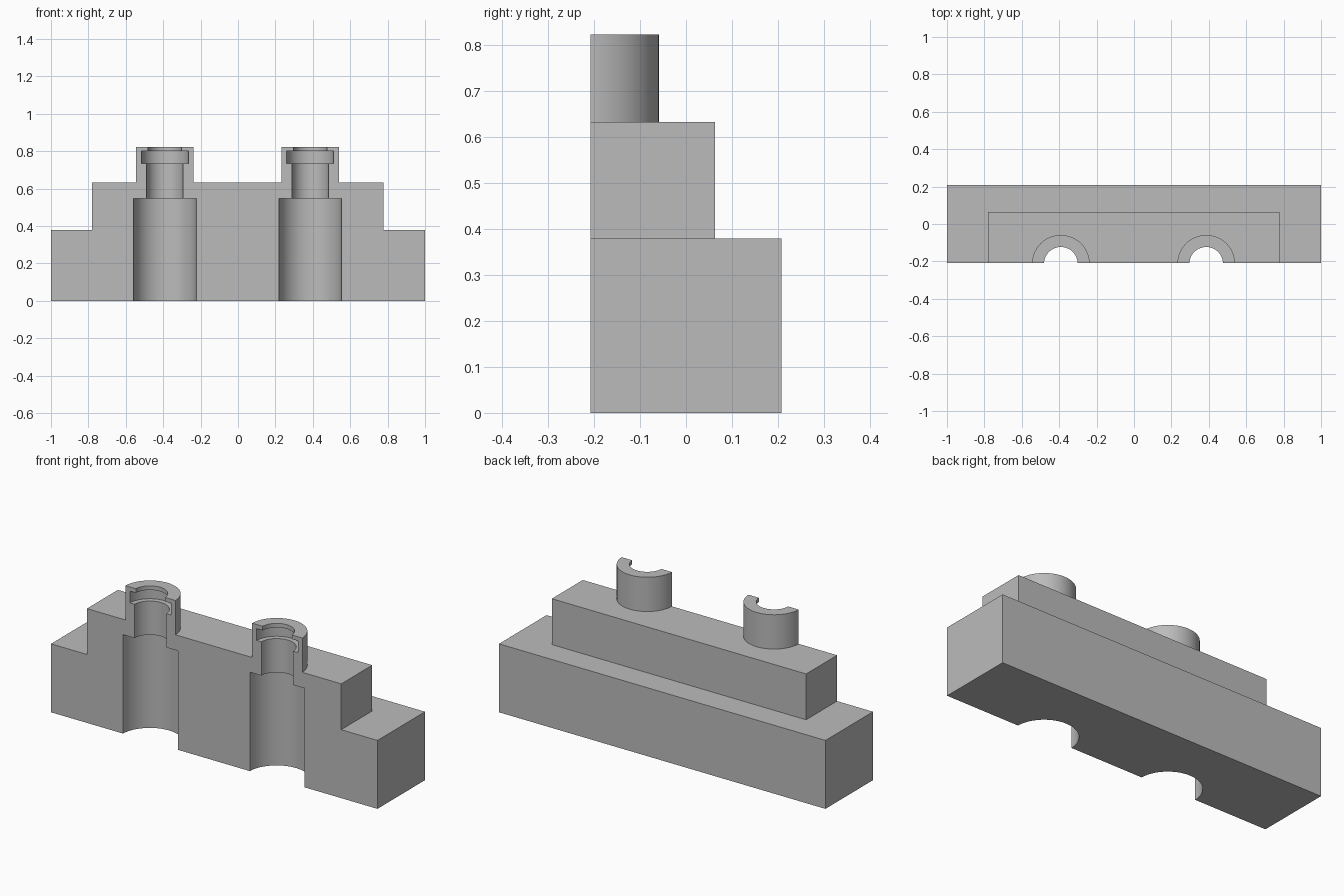
import bpy, bmesh, math
from mathutils import Matrix, Vector

cube = bpy.data.objects.get("Cube")
if cube:
    bpy.data.objects.remove(cube, do_unlink=True)

FRONT, BACK = -0.208, 0.208
AXIS_Y = -0.213
CENTRES = (-0.391, 0.386)

grey = bpy.data.materials.new("plain grey")
grey.use_nodes = True
colour = (0.5, 0.5, 0.5, 1)
grey.diffuse_color = colour
grey.node_tree.nodes["Principled BSDF"].inputs["Base Color"].default_value = colour


def finish(name, bm):
    bmesh.ops.recalc_face_normals(bm, faces=bm.faces)
    mesh = bpy.data.meshes.new(name)
    bm.to_mesh(mesh)
    bm.free()
    mesh.materials.append(grey)
    obj = bpy.data.objects.new(name, mesh)
    bpy.context.collection.objects.link(obj)
    return obj


def box(name, low, high):
    low, high = Vector(low), Vector(high)
    bm = bmesh.new()
    bmesh.ops.create_cube(bm, size=1, matrix=Matrix.Translation((low + high) / 2)
                          @ Matrix.Diagonal((high - low).to_4d()))
    return finish(name, bm)


def turned(name, x, profile, sides=96):
    """Solid of revolution from (radius, height) pairs, closed by flat ends."""
    bm = bmesh.new()
    rings = []
    for r, z in profile:
        rings.append([bm.verts.new((x + r * math.cos(a), AXIS_Y + r * math.sin(a), z))
                      for a in (math.tau * i / sides for i in range(sides))])
    for lower, upper in zip(rings, rings[1:]):
        for i in range(sides):
            j = (i + 1) % sides
            bm.faces.new((lower[i], lower[j], upper[j], upper[i]))
    bm.faces.new(rings[0])
    bm.faces.new(rings[-1])
    return finish(name, bm)


def combine(target, tool, operation):
    mod = target.modifiers.new(operation.lower(), 'BOOLEAN')
    mod.operation, mod.solver, mod.object = operation, 'EXACT', tool
    bpy.context.view_layer.objects.active = target
    bpy.ops.object.modifier_apply(modifier=mod.name)
    bpy.data.objects.remove(tool, do_unlink=True)


# Stepped block, left overlong in front until it is sectioned
block = box("sectioned_block", (-1, FRONT - 0.3, 0), (1, BACK, 0.379))
combine(block, box("upper_step", (-0.78, FRONT - 0.25, 0.1), (0.778, 0.063, 0.633)), 'UNION')

# Round collars with stepped bores
for x in CENTRES:
    combine(block, turned("collar", x, [(0.154, 0.2), (0.154, 0.823)]), 'UNION')
bore = [(0.168, -0.1), (0.168, 0.548), (0.098, 0.548), (0.098, 0.735),
        (0.126, 0.735), (0.126, 0.8), (0.09, 0.8), (0.09, 0.9)]
for x in CENTRES:
    combine(block, turned("bore", x, bore), 'DIFFERENCE')

# Section plane across the front
combine(block, box("section", (-2, -2, -1), (2, FRONT, 2)), 'DIFFERENCE')

bpy.ops.object.select_all(action='DESELECT')
block.select_set(True)
bpy.context.view_layer.objects.active = block
bpy.ops.object.shade_smooth_by_angle(angle=math.radians(30))
